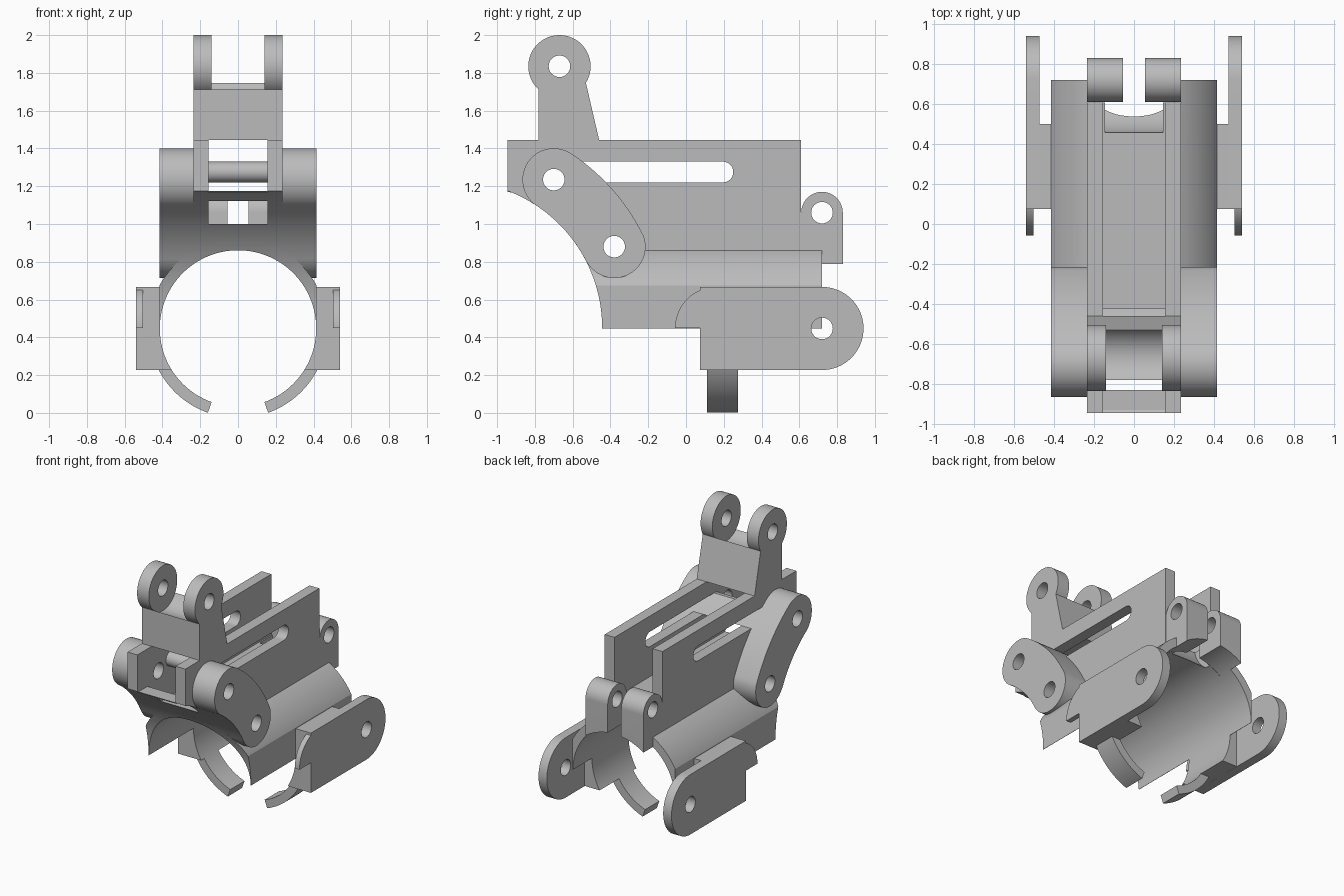
import bpy, bmesh, math

old = bpy.data.objects.get("Cube")
if old:
    bpy.data.objects.remove(old, do_unlink=True)

mat = bpy.data.materials.new("plain_grey")
mat.use_nodes = True
GREY = (0.5, 0.5, 0.5, 1)
mat.diffuse_color = GREY
mat.node_tree.nodes["Principled BSDF"].inputs["Base Color"].default_value = GREY

BORE_Z, BORE_R, TUBE_R = 0.447, 0.414, 0.474
SWEEP = (-1.22, 0.45)            # centre of the curved front and of the links
SWEEP_IN, SWEEP_OUT = 0.776, 1.108
LINK_TOP, LINK_LOW = (-0.70, 1.235), (-0.38, 0.88)
FRONT_PIVOT, REAR_PIVOT, SIDE_PIVOT = (-0.67, 1.835), (0.72, 1.06), (0.72, 0.447)
HOLE = 0.057
parts = []


def arc(c, r, a, b, n=24):
    """Points on an arc from angle a to b in degrees."""
    return [(c[0] + r * math.cos(math.radians(a + (b - a) * i / n)),
             c[1] + r * math.sin(math.radians(a + (b - a) * i / n))) for i in range(n + 1)]


def circle(c, r, n=64):
    return arc(c, r, 0, 360, n)[:-1]


def rect(a, b, c, d):
    return [(a, c), (b, c), (b, d), (a, d)]


def prism(name, pts, lo, hi, axis="x"):
    """Extrude a profile along x (points y, z) or along y (points x, z)."""
    lo, hi = min(lo, hi), max(lo, hi)
    bm = bmesh.new()
    place = (lambda p, t: (t, p[0], p[1])) if axis == "x" else (lambda p, t: (p[0], t, p[1]))
    ends = [[bm.verts.new(place(p, t)) for p in pts] for t in (lo, hi)]
    for e in ends:
        bm.faces.new(e)
    n = len(pts)
    for i in range(n):
        j = (i + 1) % n
        bm.faces.new((ends[0][i], ends[0][j], ends[1][j], ends[1][i]))
    bmesh.ops.recalc_face_normals(bm, faces=bm.faces[:])
    mesh = bpy.data.meshes.new(name)
    bm.to_mesh(mesh)
    bm.free()
    mesh.materials.append(mat)
    ob = bpy.data.objects.new(name, mesh)
    bpy.context.scene.collection.objects.link(ob)
    parts.append(ob)
    return ob


def cut(ob, *shapes):
    """Subtract prisms given as (points, lo, hi, axis)."""
    for s in shapes:
        tool = prism("cutter", *s)
        tool.hide_render = True
        parts.remove(tool)
        m = ob.modifiers.new("cut", "BOOLEAN")
        m.operation, m.solver, m.object = "DIFFERENCE", "EXACT", tool
        dg = bpy.context.evaluated_depsgraph_get()
        mesh = bpy.data.meshes.new_from_object(ob.evaluated_get(dg))
        ob.modifiers.clear()
        ob.data = mesh
        bpy.data.objects.remove(tool, do_unlink=True)


def hole(c):
    return (circle(c, HOLE, 40), -1, 1, "x")


bore = (circle((0, BORE_Z), BORE_R, 128), -2, 2, "y")
rear_clearance = (circle(REAR_PIVOT, 0.27), -0.145, 0.145, "x")
slot = arc((-0.56, 1.275), 0.055, 90, 270) + arc((0.195, 1.275), 0.055, -90, 90)

# Channel body with swept front, side slots and open middle
front = arc(SWEEP, SWEEP_IN, 19, 69.3, 40)
body = prism("channel_body", front + [(-0.945, 1.445), (0.608, 1.445), (0.608, 0.7)], -0.235, 0.235)
cut(body, (rect(-2, 2, 1.0, 2), -0.155, 0.155, "x"), bore, (slot, -1, 1, "x"),
    rear_clearance, hole(LINK_TOP), hole(LINK_LOW))

# Lip joining the walls at the front and bar at the head of the slots
lip = arc(SWEEP, SWEEP_IN, 59.8, 69.3, 10)
prism("front_lip", lip + [(-0.945, 1.17), (-0.83, 1.17)], -0.16, 0.16)
prism("slot_bar", arc((-0.56, 1.275), 0.055, 90, 270) + arc(SWEEP, SWEEP_OUT, 44, 52.6, 8), -0.17, 0.17)

# Half tube with flattened sides
side = math.degrees(math.acos(0.416 / TUBE_R))
shell = arc((0, BORE_Z), TUBE_R, side, 180 - side, 64)
tube = prism("half_tube", [(0.416, BORE_Z)] + shell + [(-0.416, BORE_Z)], -0.62, 0.72, "y")
cut(tube, bore, (circle(SWEEP, SWEEP_IN, 160), -1, 1, "x"), rear_clearance,
    (rect(0.608, 1, 0.5, 1.2), -0.234, 0.234, "x"), hole(LINK_LOW))

# Bridge between the front ears
a0, a1 = -32, -131.8
prism("ear_bridge", [(-0.78, 1.445), (-0.46, 1.445)] + arc(FRONT_PIVOT, 0.165, a0, a1),
      -0.145, 0.145)

for s, side_name in ((1, "left"), (-1, "right")):
    # Front ear
    ear = prism(side_name + "_front_ear", [(-0.78, 1.445), (-0.46, 1.445)]
                + arc(FRONT_PIVOT, 0.165, a0, 228.2, 56), s * 0.14, s * 0.235)
    cut(ear, hole(FRONT_PIVOT))

    # Curved link with round ends
    t = [math.degrees(math.atan2(p[1] - SWEEP[1], p[0] - SWEEP[0])) for p in (LINK_TOP, LINK_LOW)]
    outline = (arc(SWEEP, SWEEP_OUT, t[1], t[0], 32)
               + arc(LINK_TOP, 0.166, t[0], t[0] + 180)[1:-1]
               + arc(SWEEP, SWEEP_IN, t[0], t[1], 32)
               + arc(LINK_LOW, 0.166, t[1] - 180, t[1])[1:-1])
    link = prism(side_name + "_link", outline, s * 0.16, s * 0.416)
    cut(link, bore, hole(LINK_TOP), hole(LINK_LOW))

    # Rear ear
    rear = prism(side_name + "_rear_ear", [(0.61, 0.7), (0.83, 0.7)]
                 + arc(REAR_PIVOT, 0.11, 0, 180, 32), s * 0.055, s * 0.235)
    cut(rear, bore, hole(REAR_PIVOT))

    # Side plate, its thin front tab and the pad joining it to the tube
    plate = prism(side_name + "_side_plate", [(0.075, 0.667), (0.075, 0.228)]
                  + arc(SIDE_PIVOT, 0.22, -90, 90, 40), s * 0.473, s * 0.54)
    cut(plate, hole(SIDE_PIVOT))
    prism(side_name + "_plate_tab", [(0.09, 0.449), (0.16, 0.667)][:1] + [(0.16, 0.449), (0.16, 0.667)]
          + arc((0.16, 0.449), 0.218, 90, 180), s * 0.502, s * 0.54)
    pad = prism(side_name + "_plate_pad", rect(0.075, 0.5, 0.228, 0.667), s * 0.33, s * 0.5)
    cut(pad, bore)

    # Curved lower finger
    b = -90 + s * 19.7
    e = -90 + s * 88
    prism(side_name + "_lower_finger", arc((0, BORE_Z), TUBE_R, b, e, 32)
          + arc((0, BORE_Z), BORE_R, e, b, 32), 0.11, 0.275, "y")

# Smooth curved faces while keeping hard edges
for ob in bpy.context.scene.objects:
    ob.select_set(ob in parts)
bpy.context.view_layer.objects.active = parts[0]
bpy.ops.object.shade_smooth_by_angle(angle=math.radians(25))
